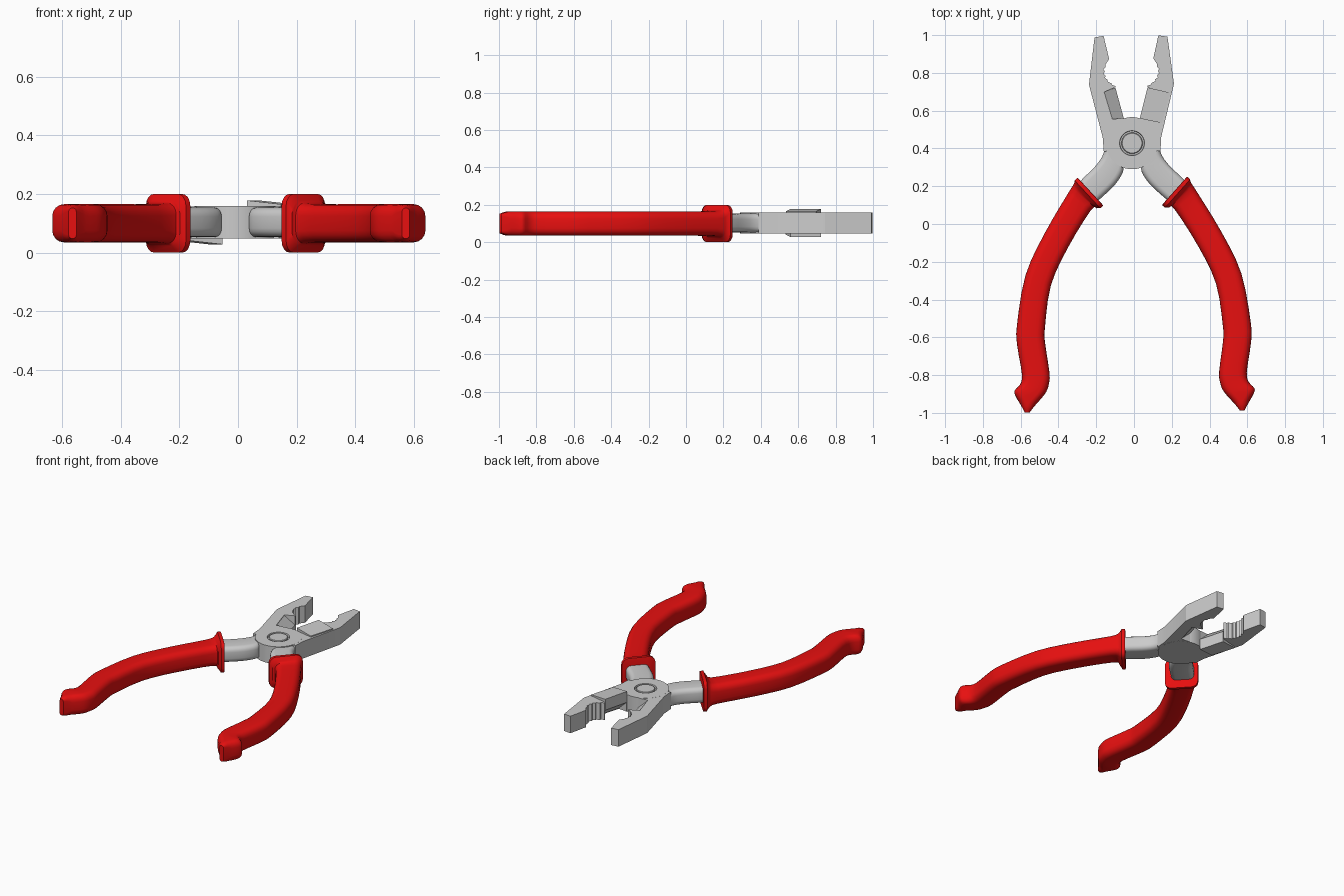
import bpy, bmesh, math
from mathutils import Matrix, Vector

if "Cube" in bpy.data.objects:
    bpy.data.objects.remove(bpy.data.objects["Cube"])

# Everything is drawn for the right side; the other side is a half turn about y.
TILT = Matrix.Translation((-0.006, 0, 0)) @ Matrix.Rotation(0.01, 4, 'Z')
HEAD_Z, GRIP_Z = 0.103, 0.1

red = bpy.data.materials.new("red_rubber")
red.diffuse_color = (0.8, 0.005, 0.005, 1)
red.use_nodes = True
red.node_tree.nodes["Principled BSDF"].inputs["Base Color"].default_value = red.diffuse_color


def finish(bm, name, side=1, zc=HEAD_Z, mat=None, angle=32):
    """Half-turn for the left side, tilt, and make the object (z given relative to zc)."""
    for v in bm.verts:
        v.co = TILT @ Vector((side * v.co.x, v.co.y, zc + side * v.co.z))
    bmesh.ops.recalc_face_normals(bm, faces=bm.faces)
    me = bpy.data.meshes.new(name)
    bm.to_mesh(me)
    bm.free()
    me.shade_smooth()
    me.set_sharp_from_angle(angle=math.radians(angle))
    ob = bpy.data.objects.new(name, me)
    bpy.context.collection.objects.link(ob)
    if mat:
        me.materials.append(mat)
    return ob


def catmull(pts, n):
    """Smooth a list of equal-length tuples, n steps per span."""
    out = []
    for i in range(len(pts) - 1):
        a, b, c, d = (pts[max(i - 1, 0)], pts[i], pts[i + 1], pts[min(i + 2, len(pts) - 1)])
        for k in range(n):
            t = k / n
            out.append(tuple(0.5 * (2 * q + (r - p) * t + (2 * p - 5 * q + 4 * r - s) * t * t
                                    + (3 * q - p - 3 * r + s) * t ** 3)
                             for p, q, r, s in zip(a, b, c, d)))
    return out + [tuple(pts[-1])]


def loft(rings):
    """Skin a list of closed rings and cap both ends."""
    bm = bmesh.new()
    loops = [[bm.verts.new(p) for p in ring] for ring in rings]
    for a, b in zip(loops, loops[1:]):
        for i in range(len(a)):
            j = (i + 1) % len(a)
            bm.faces.new((a[i], a[j], b[j], b[i]))
    bm.faces.new(loops[0])
    bm.faces.new(loops[-1])
    return bm


def section(st, radius, seg=4):
    """Upright rounded rectangle spanning outer to inner edge point."""
    ox, oy, ix, iy, hh = st
    mid = Vector(((ox + ix) / 2, (oy + iy) / 2, 0))
    across = Vector((ox - ix, oy - iy, 0))
    hw = across.length / 2
    across.normalize()
    r = min(radius, hw * 0.9, hh * 0.9)
    ring = []
    for q, (sx, sz) in enumerate(((1, 1), (-1, 1), (-1, -1), (1, -1))):
        for k in range(seg + 1):
            a = math.pi / 2 * (q + k / seg)
            u = sx * (hw - r) + r * math.cos(a)
            w = sz * (hh - r) + r * math.sin(a)
            ring.append(mid + across * u + Vector((0, 0, w)))
    return ring


# stations: outer x, outer y, inner x, inner y, half height
flange = [(0.286, 0.244, 0.161, 0.106, 0.095), (0.291, 0.247, 0.156, 0.098, 0.1),
          (0.306, 0.234, 0.171, 0.085, 0.1), (0.306, 0.227, 0.178, 0.087, 0.093)]
grip = [(0.312, 0.211, 0.192, 0.085, 0.077), (0.340, 0.168, 0.222, 0.075, 0.066),
        (0.466, -0.042, 0.344, -0.12, 0.065), (0.571, -0.265, 0.437, -0.32, 0.065),
        (0.619, -0.53, 0.471, -0.545, 0.065), (0.619, -0.635, 0.471, -0.625, 0.065),
        (0.595, -0.79, 0.449, -0.785, 0.065), (0.605, -0.842, 0.453, -0.842, 0.065),
        (0.635, -0.876, 0.468, -0.885, 0.065), (0.630, -0.905, 0.497, -0.922, 0.065),
        (0.600, -0.958, 0.533, -0.962, 0.063), (0.582, -0.992, 0.556, -0.992, 0.052)]
arm = [(0.14, 0.42, 0.05, 0.31, 0.05), (0.158, 0.36, 0.05, 0.275, 0.05),
       (0.203, 0.30, 0.092, 0.21, 0.05), (0.275, 0.23, 0.172, 0.135, 0.05),
       (0.33, 0.15, 0.24, 0.08, 0.05)]

# toothed gripping hollow
hollow = catmull([(0.085, 0.725), (0.135, 0.765), (0.148, 0.82), (0.117, 0.875)], 5)
hollow = [(x - (0.009 if i % 2 and i < 12 else 0), y) for i, (x, y) in enumerate(hollow)]
jaw = [(0.145, 0.997), (0.193, 0.99), (0.225, 0.74), (0.155, 0.46), (0.15, 0.385), (0.10, 0.39),
       (0.08, 0.50), (0.042, 0.562), (0.103, 0.556), (0.145, 0.70)] + hollow


def cutter_ring(inner, mid, outer):
    return [(*inner, 0.004), (*inner, 0.075), (*outer, 0.062), (*outer, -0.05), (*mid, -0.053)]


for side, tag in ((1, "right"), (-1, "left")):
    finish(loft([section(s, 0.04) for s in flange + catmull(grip, 3)]),
           tag + "_grip", side, GRIP_Z, red, 40)
    finish(loft([section(s, 0.03) for s in catmull(arm, 3)]), tag + "_handle_arm", side)
    finish(loft([[(x, y, z) for x, y in jaw] for z in (-0.055, 0.055)]), tag + "_jaw", side, angle=20)
    # raised block with a sloped cutting edge
    finish(loft([cutter_ring((0.085, 0.722), (0.147, 0.702), (0.205, 0.693)),
                 cutter_ring((0.042, 0.558), (0.104, 0.553), (0.158, 0.533))]),
           tag + "_cutter", side, angle=20)

# pivot hub with a ring groove around the rivet head
profile = [(0.052, 0.056), (0.056, 0.053), (0.056, 0.043), (0.064, 0.043), (0.066, 0.0555),
           (0.138, 0.0555), (0.138, -0.0555)]
N = 48
hub = loft([[(r * math.cos(2 * math.pi * i / N), 0.428 + r * math.sin(2 * math.pi * i / N), z)
             for i in range(N)] for r, z in profile])
finish(hub, "pivot_hub")
